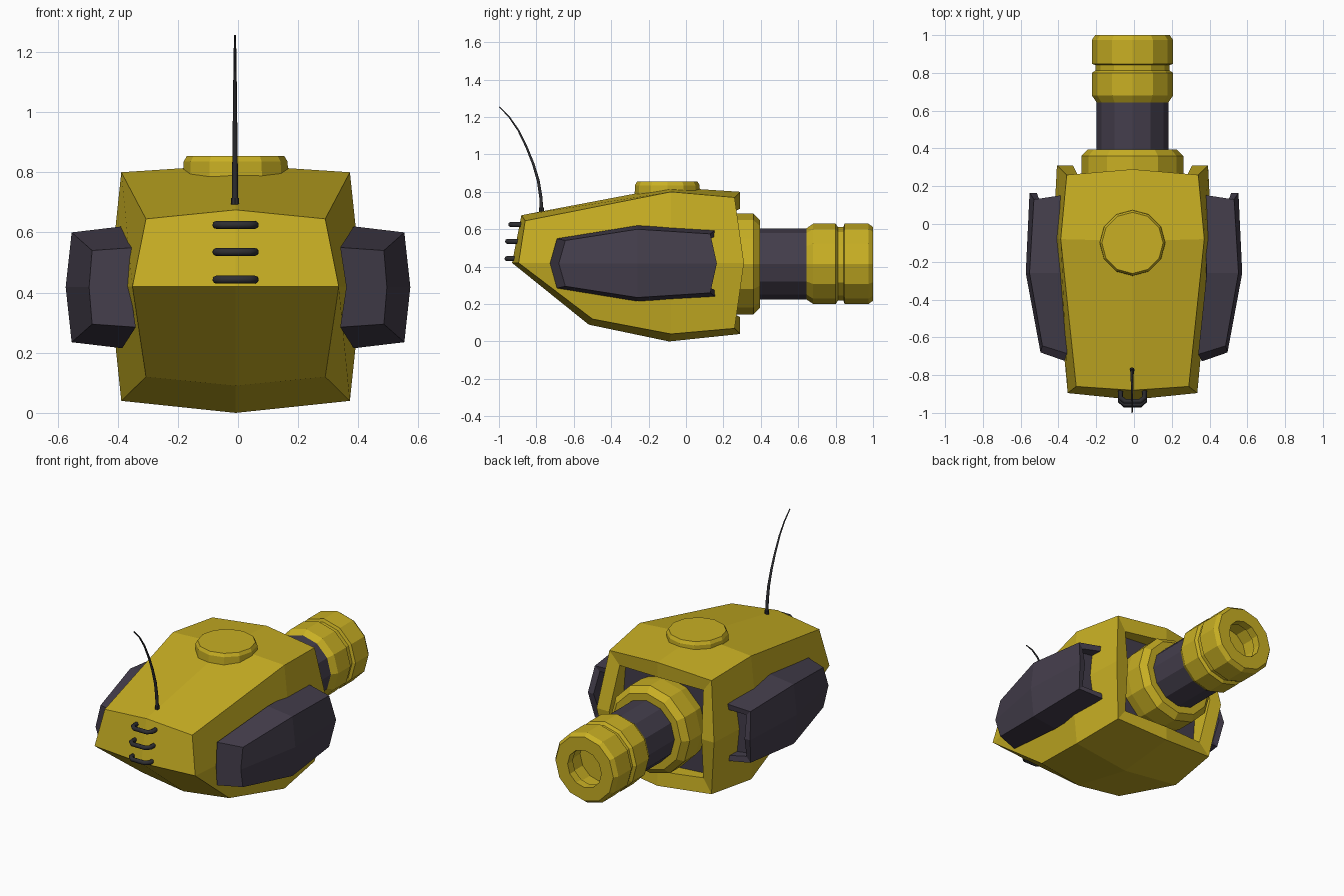
import bpy, bmesh, math
from mathutils import Vector

if "Cube" in bpy.data.objects:
    bpy.data.objects.remove(bpy.data.objects["Cube"])

CX = -0.008          # hull centre line
CZ = 0.415           # gun axis height


def material(name, rgb):
    m = bpy.data.materials.new(name)
    m.diffuse_color = (*rgb, 1)
    m.use_nodes = True
    m.node_tree.nodes["Principled BSDF"].inputs["Base Color"].default_value = m.diffuse_color
    return m


YELLOW = material("yellow_paint", (0.58, 0.43, 0.017))
DARK = material("dark_purple_grey", (0.058, 0.048, 0.072))
BLACK = material("near_black", (0.027, 0.027, 0.031))


def finish(bm, name, *mats):
    bmesh.ops.remove_doubles(bm, verts=bm.verts, dist=1e-5)
    bmesh.ops.recalc_face_normals(bm, faces=bm.faces)
    me = bpy.data.meshes.new(name)
    bm.to_mesh(me)
    bm.free()
    for m in mats:
        me.materials.append(m)
    ob = bpy.data.objects.new(name, me)
    bpy.context.collection.objects.link(ob)
    return ob


def bridge(bm, rings):
    """Skin a list of equal-length closed rings; returns the vertex rings."""
    vr = [[bm.verts.new(p) for p in r] for r in rings]
    for a, b in zip(vr, vr[1:]):
        n = len(a)
        for i in range(n):
            j = (i + 1) % n
            bm.faces.new((a[i], a[j], b[j], b[i]))
    return vr


def lathe(name, profile, mat, sides=12, axis="Y", centre=(CX, 0, CZ)):
    """Turn (radius, distance) points round an axis through centre."""
    bm = bmesh.new()
    rings = []
    for r, d in profile:
        ring = []
        for i in range(sides):
            a = 2 * math.pi * i / sides
            u, v = max(r, 1e-7) * math.cos(a), max(r, 1e-7) * math.sin(a)
            p = (u, d, v) if axis == "Y" else (u, v, d)
            ring.append(Vector(centre) + Vector(p))
        rings.append(ring)
    vr = bridge(bm, rings)
    if profile[0][0] > 0:
        bm.faces.new(vr[0])
    if profile[-1][0] > 0:
        bm.faces.new(vr[-1])
    return finish(bm, name, mat)


def tube(name, points, radii, mat, sides=8, spline="POLY"):
    """Round wire along points."""
    cu = bpy.data.curves.new(name, "CURVE")
    cu.dimensions = "3D"
    cu.bevel_depth = 1.0
    cu.bevel_resolution = max(0, sides // 2 - 2)
    cu.use_fill_caps = True
    sp = cu.splines.new("POLY")
    sp.points.add(len(points) - 1)
    for q, p, r in zip(sp.points, points, radii):
        q.co = (*p, 1)
        q.radius = r
    cu.materials.append(mat)
    ob = bpy.data.objects.new(name, cu)
    bpy.context.collection.objects.link(ob)
    return ob


# --- hull: faceted shell with an open, framed back ---
def hull_ring(tc, te, mid, be, bc):
    right = [te, (mid[0], mid[1], 0.42), be]
    pts = [(0, *tc)] + right + [(0, *bc)] + [(-x, y, z) for x, y, z in reversed(right)]
    return [(x + CX, y, z) for x, y, z in pts]


def frame_ring(x, y, z, xm, ym, yc, zc):
    """Ring that is symmetric above and below z = 0.42."""
    return hull_ring((yc, zc), (x, y, z), (xm, ym), (x, y, 0.84 - z), (yc, 0.84 - zc))


bm = bmesh.new()
rings = [
    hull_ring((-0.88, 0.675), (0.298, -0.86, 0.645), (0.343, -0.895),
              (0.298, -0.50, 0.12), (-0.52, 0.09)),
    hull_ring((-0.09, 0.825), (0.38, -0.08, 0.80), (0.42, -0.08),
              (0.38, -0.08, 0.04), (-0.09, 0.0)),
    frame_ring(0.348, 0.26, 0.77, 0.40, 0.31, 0.29, 0.80),
    frame_ring(0.285, 0.25, 0.69, 0.315, 0.31, 0.29, 0.71),
    frame_ring(0.285, 0.19, 0.69, 0.305, 0.19, 0.19, 0.71),
]
vr = bridge(bm, rings)
nose = bm.verts.new((CX, -0.93, 0.42))
f = vr[0]
for i, j, k in ((2, 1, 0), (6, 7, 0), (2, 3, 4), (6, 5, 4)):
    bm.faces.new((nose, f[i], f[j], f[k]))
back = bm.faces.new(vr[-1])
back.material_index = 1
finish(bm, "hull", YELLOW, DARK)


# --- side pods: faceted boxes with a lipped, recessed back ---
def pod_ring(it, ot, mid, inner):
    up = [it, ot]
    low = [(x, y, 0.835 - z) for x, y, z in reversed(up)]
    return up + [(*mid, 0.418)] + low + [(*inner, 0.418)]


pod_rings = [
    pod_ring((0.34, -0.69, 0.55), (0.485, -0.645, 0.54), (0.495, -0.68), (0.36, -0.727)),
    pod_ring((0.385, -0.26, 0.62), (0.553, -0.26, 0.60), (0.573, -0.26), (0.38, -0.26)),
    pod_ring((0.365, 0.155, 0.595), (0.53, 0.13, 0.575), (0.553, 0.165), (0.37, 0.155)),
    pod_ring((0.365, 0.155, 0.562), (0.50, 0.125, 0.545), (0.515, 0.165), (0.37, 0.155)),
    pod_ring((0.365, 0.08, 0.562), (0.50, 0.08, 0.545), (0.515, 0.08), (0.37, 0.08)),
]
for side, sx in (("right", 1), ("left", -1)):
    bm = bmesh.new()
    vr = bridge(bm, [[(sx * x, y, z) for x, y, z in r] for r in pod_rings])
    bm.faces.new(vr[0])
    bm.faces.new(vr[-1])
    finish(bm, side + "_side_pod", DARK)

# --- gun: collar, barrel and bored muzzle ---
lathe("gun_collar", [(0.25, 0.12), (0.27, 0.25), (0.27, 0.36), (0.235, 0.395),
                     (0.17, 0.395)], YELLOW)
lathe("gun_barrel", [(0.19, 0.30), (0.19, 0.66)], DARK)
lathe("gun_muzzle", [(0.15, 0.637), (0.185, 0.637), (0.215, 0.68), (0.215, 0.80),
                     (0.197, 0.812), (0.197, 0.842), (0.215, 0.848), (0.215, 0.975),
                     (0.197, 1.0), (0.115, 1.0), (0.115, 0.95), (0.135, 0.95),
                     (0.135, 0.85), (0.0, 0.85)], YELLOW)

# --- roof hatch ---
lathe("roof_hatch", [(0.175, 0.77), (0.173, 0.835), (0.162, 0.854), (0.0, 0.854)],
      YELLOW, axis="Z", centre=(CX, -0.10, 0))

# --- front rungs ---
for i, (z, y) in enumerate(((0.625, -0.938), (0.535, -0.955), (0.443, -0.958))):
    w = 0.064
    pts = [(-w, y + 0.07, z), (-w, y + 0.02, z), (-w + 0.022, y, z),
           (w - 0.022, y, z), (w, y + 0.02, z), (w, y + 0.07, z)]
    tube(f"front_rung_{i + 1}", [(x + CX, b, c) for x, b, c in pts],
         [0.0135] * 6, BLACK)

# --- whip antenna ---
whip = [(-0.772, 0.69), (-0.776, 0.77), (-0.79, 0.86), (-0.817, 0.95), (-0.853, 1.04),
        (-0.897, 1.13), (-0.945, 1.20), (-0.998, 1.255)]
tube("antenna_whip", [(CX - 0.002, y, z) for y, z in whip],
     [0.011 - 0.0011 * i for i in range(8)], BLACK, sides=6)
lathe("antenna_base", [(0.014, 0.66), (0.013, 0.715)], BLACK, sides=8, axis="Z",
      centre=(CX - 0.002, -0.772, 0))
